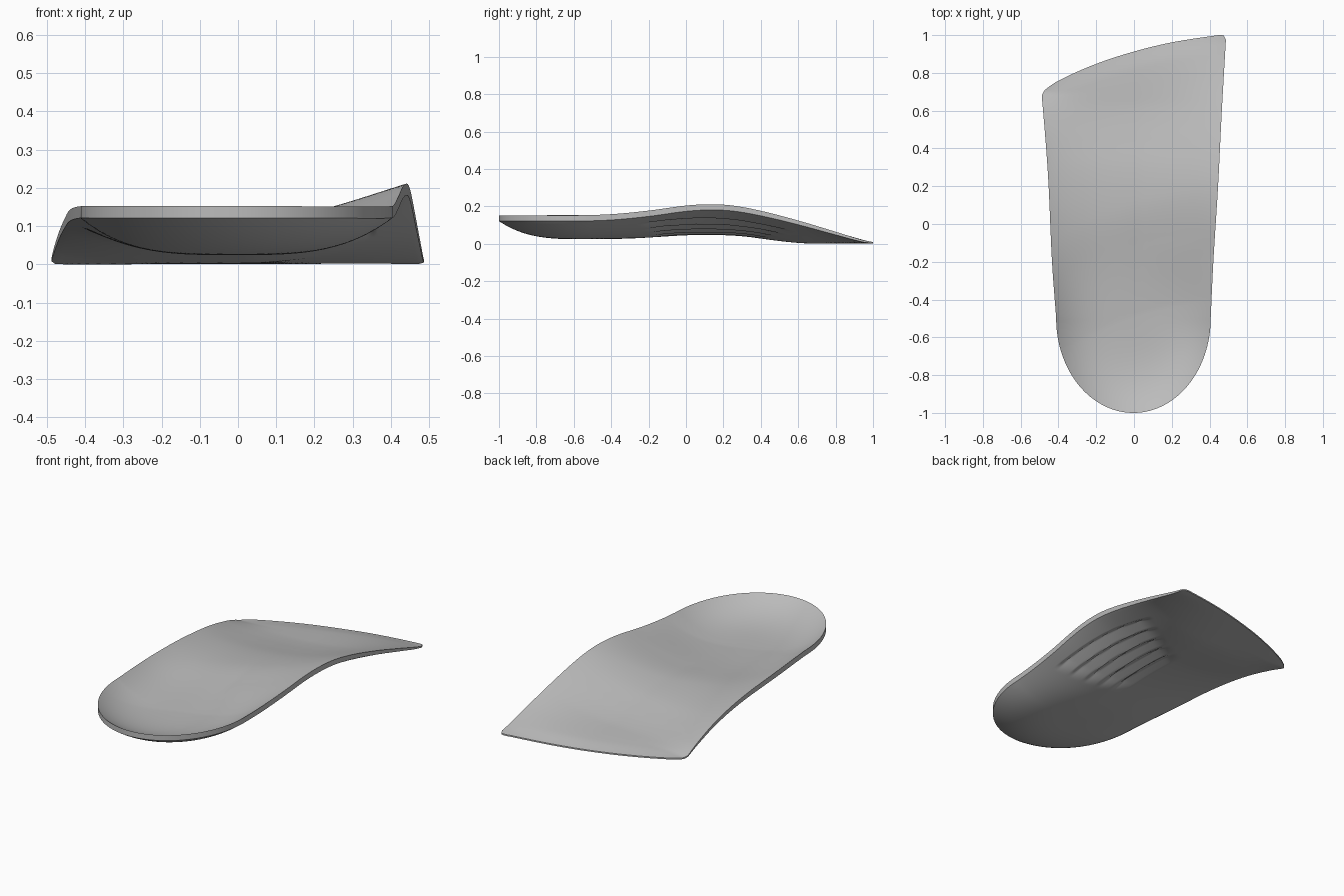
import bpy, bmesh, math

cube = bpy.data.objects.get("Cube")
if cube:
    bpy.data.objects.remove(cube)


def curve(points):
    """Smooth function through (position, value) points."""
    def slope(i):
        a, b = points[max(i - 1, 0)], points[min(i + 1, len(points) - 1)]
        return (b[1] - a[1]) / (b[0] - a[0])

    def value(t):
        t = min(max(t, points[0][0]), points[-1][0])
        i = 0
        while i < len(points) - 2 and t > points[i + 1][0]:
            i += 1
        (x0, y0), (x1, y1) = points[i], points[i + 1]
        h = x1 - x0
        k = (t - x0) / h
        return ((2*k**3 - 3*k**2 + 1) * y0 + (k**3 - 2*k**2 + k) * h * slope(i)
                + (3*k**2 - 2*k**3) * y1 + (k**3 - k**2) * h * slope(i + 1))
    return value


def smooth(a, b, t):
    k = min(max((t - a) / (b - a), 0), 1)
    return k * k * (3 - 2 * k)


# Outline: outer side, arch side and slanted toe edge
HEEL, HEEL_LENGTH = -.5, .5
outer_x = curve([(HEEL, -.412), (-.2, -.434), (.2, -.452), (.4, -.465), (.7, -.49)])
arch_x = curve([(HEEL, .406), (-.2, .42), (.2, .445), (.6, .465), (1, .488)])
toe_y = curve([(-1, .68), (-.96, .71), (-.8, .762), (-.4, .848), (0, .912),
               (.4, .96), (.85, .995), (.97, .998), (1, .975)])

# Heights along the length: floor and both rims
floor_z = curve([(-1, .024), (-.55, .024), (-.3, .028), (0, .045), (.15, .047),
                 (.3, .04), (.45, .021), (.55, .009), (.65, .002), (1, 0)])
outer_rim = curve([(-1, .152), (-.4, .151), (0, .139), (.2, .123), (.4, .094),
                   (.58, .05), (.7, .009)])
arch_rim = curve([(-1, .152), (-.6, .152), (-.4, .158), (-.2, .177), (0, .204),
                  (.13, .211), (.25, .204), (.4, .176), (.6, .124), (.8, .064),
                  (.95, .018), (1, .009)])

# Rim thickness and extra padding inside it, by distance from the toe edge
thickness = curve([(0, .008), (.1, .014), (.4, .023), (.8, .03), (1.2, .031)])
padding = curve([(0, 0), (.1, .014), (.3, .021), (.8, .035), (1.05, .022), (1.4, .004)])


def groove(x, y):
    """Depth of the five lengthwise stepped grooves under the arch."""
    inner, outer, count = -.02, .36, 5
    if not inner < x < outer:
        return 0
    k = (x - inner) / (outer - inner)
    start, end = -.13 - .13 * k, .38 + .2 * k
    mask = smooth(start, start + .12, y) * (1 - smooth(end - .12, end, y))
    step = k * count % 1
    return .015 * mask * min(step / .75, (1 - step) / .25)


def shell_point(u, v):
    """Plan position plus bottom and top heights for grid parameters u, v."""
    a = u * math.pi / 2
    side = math.sin(a)
    y0, y1 = HEEL - HEEL_LENGTH * math.cos(a), toe_y(side)
    y = y0 + v * (y1 - y0)
    x = outer_x(y) + (arch_x(y) - outer_x(y)) * (side + 1) / 2
    r = min(1, math.hypot(side, max(0, (HEEL - y) / HEEL_LENGTH)))
    thick = thickness(y1 - y)
    rim = (arch_rim if side > 0 else outer_rim)(y) - thick
    # Steep wall at heel and outer side, gradual rise through the arch
    power = 3.5 - 1.5 * smooth(-.2, .2, side) * smooth(-.7, -.1, y)
    base = floor_z(y)
    bottom = max(0, base + (rim - base) * r ** power)
    pad = padding(y1 - y) * (1 - r ** 4) * (.5 + .5 * smooth(-.6, .4, side))
    return x, y, bottom + groove(x, y), bottom + thick + pad


COLS, ROWS = 160, 130
bm = bmesh.new()
low, high = [], []
for j in range(ROWS + 1):
    row = [shell_point(2 * i / COLS - 1, j / ROWS) for i in range(COLS + 1)]
    low.append([bm.verts.new((x, y, b)) for x, y, b, t in row])
    high.append([bm.verts.new((x, y, t)) for x, y, b, t in row])

# Underside and foot bed
for j in range(ROWS):
    for i in range(COLS):
        for grid in (low, high):
            quad = [grid[j][i], grid[j][i + 1], grid[j + 1][i + 1], grid[j + 1][i]]
            bm.faces.new(quad if grid is high else quad[::-1])


# Rim wall joining the two surfaces
def border(grid):
    return (grid[0][:-1] + [r[-1] for r in grid[:-1]]
            + grid[-1][:0:-1] + [r[0] for r in grid[:0:-1]])


lo, hi = border(low), border(high)
for i in range(len(lo)):
    k = (i + 1) % len(lo)
    bm.faces.new((lo[i], lo[k], hi[k], hi[i]))
bmesh.ops.recalc_face_normals(bm, faces=bm.faces)

mesh = bpy.data.meshes.new("insole_shell")
bm.to_mesh(mesh)
bm.free()
insole = bpy.data.objects.new("insole_shell", mesh)
bpy.context.collection.objects.link(insole)

grey = bpy.data.materials.new("light_grey")
grey.use_nodes = True
colour = (.5, .5, .5, 1)
grey.diffuse_color = colour
grey.node_tree.nodes["Principled BSDF"].inputs["Base Color"].default_value = colour
mesh.materials.append(grey)

bpy.ops.object.select_all(action='DESELECT')
insole.select_set(True)
bpy.context.view_layer.objects.active = insole
bpy.ops.object.shade_smooth_by_angle(angle=math.radians(40))
